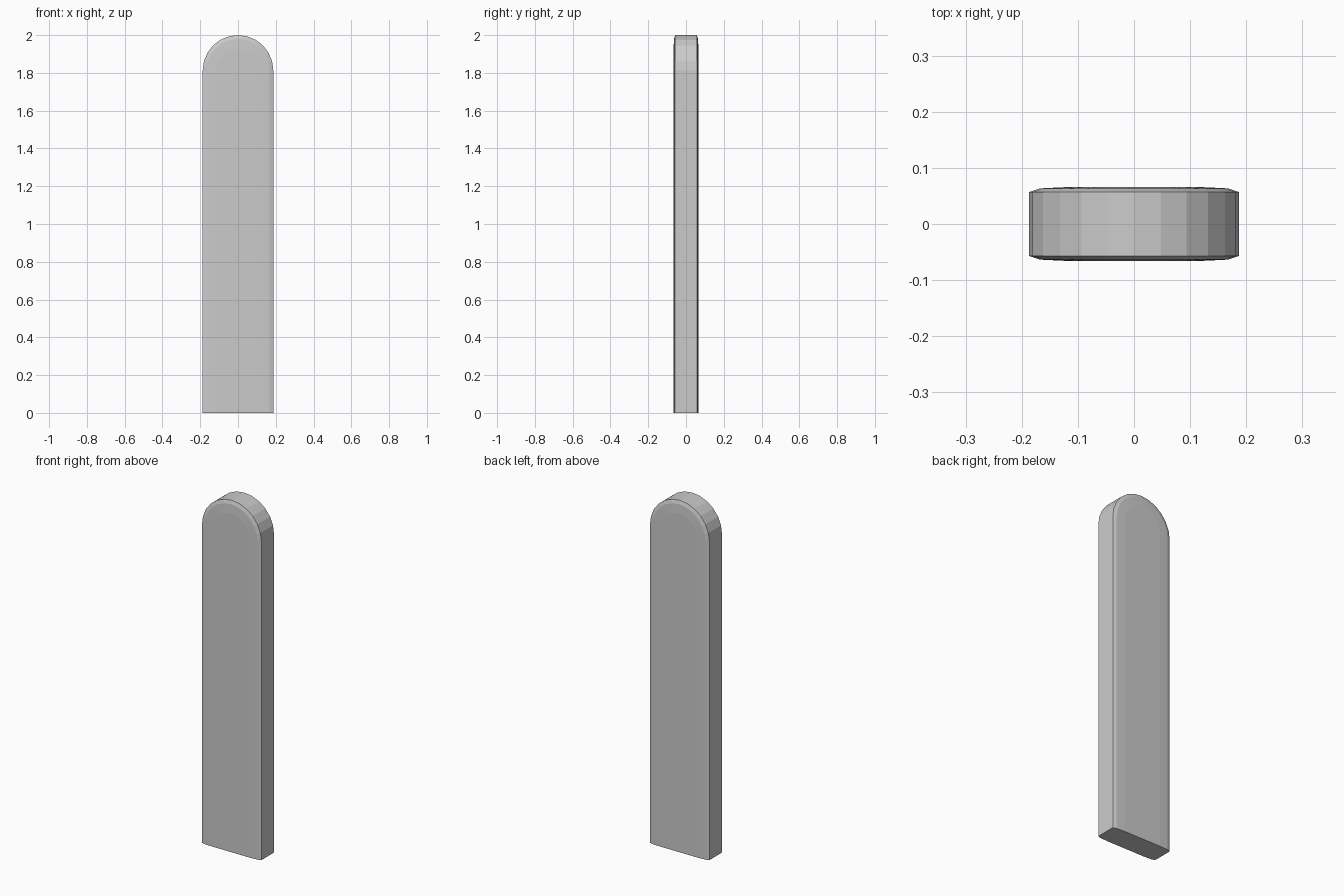
import bpy, bmesh, math

if "Cube" in bpy.data.objects:
    bpy.data.objects.remove(bpy.data.objects["Cube"])

ARC_Z = 1.813   # centre height of the rounded top
# (radius, y) layers from front to back: crowned face, soft edge, straight side
half = [(0.115, 0.066), (0.167, 0.0635), (0.187, 0.057)]
layers = [(r, -y) for r, y in half] + [(r, y) for r, y in reversed(half)]

bm = bmesh.new()


def outline(r, y):
    # arched outline: foot, half circle in 15 degree steps, foot
    pts = [(r, 0.0)]
    pts += [(r * math.cos(math.radians(a)), ARC_Z + r * math.sin(math.radians(a)))
            for a in range(0, 181, 15)]
    pts.append((-r, 0.0))
    return [bm.verts.new((x, y, z)) for x, z in pts]


rings = [outline(r, y) for r, y in layers]

# walls between neighbouring layers
for a, b in zip(rings, rings[1:]):
    for i in range(len(a) - 1):
        bm.faces.new((a[i], a[i + 1], b[i + 1], b[i]))

# front and back faces, flat bottom
bm.faces.new(rings[0])
bm.faces.new(rings[-1])
bm.faces.new([r[0] for r in rings] + [r[-1] for r in reversed(rings)])
bmesh.ops.recalc_face_normals(bm, faces=bm.faces[:])

mesh = bpy.data.meshes.new("rounded_plank")
bm.to_mesh(mesh)
bm.free()
plank = bpy.data.objects.new("rounded_plank", mesh)
bpy.context.collection.objects.link(plank)
